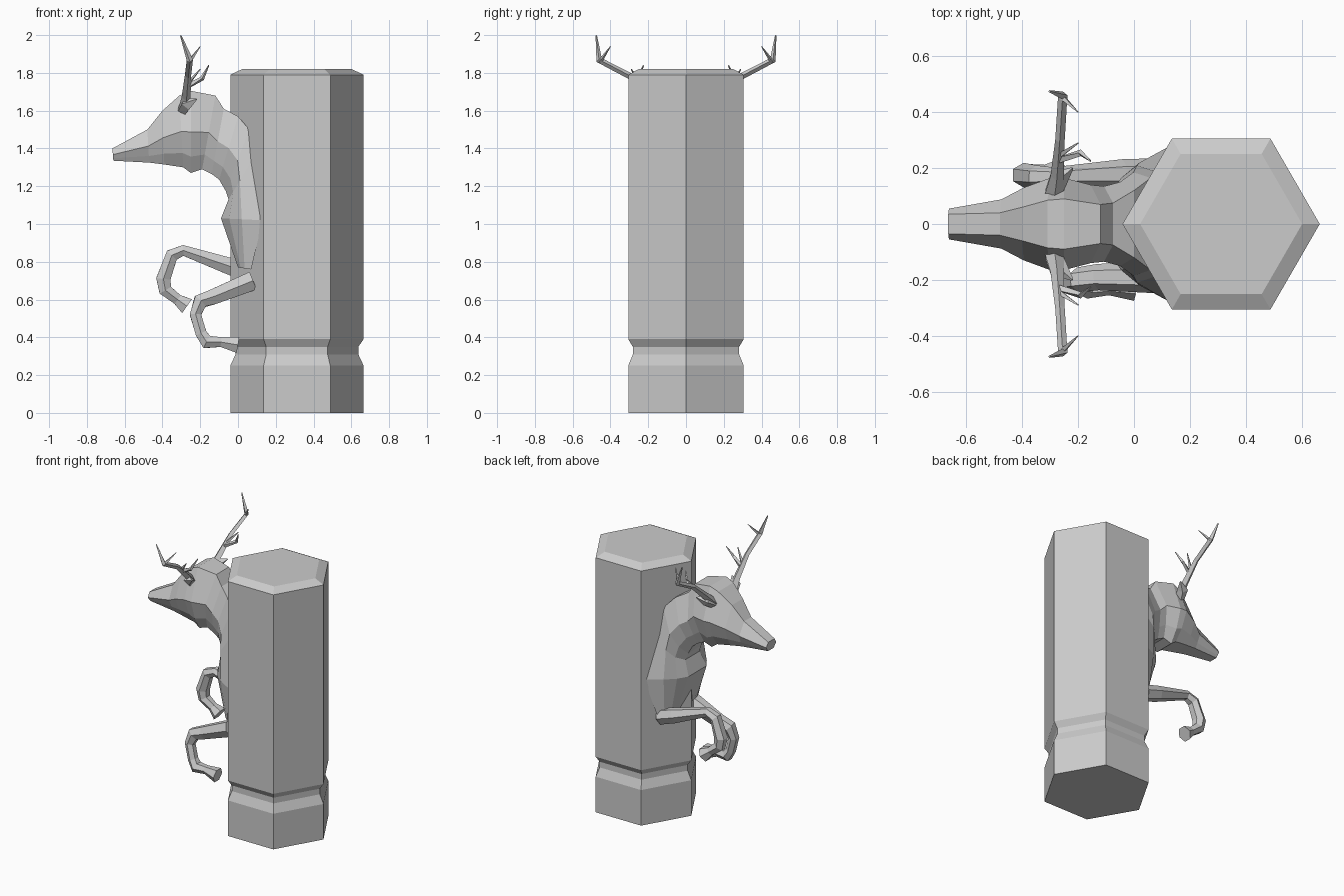
import bpy, bmesh, math
from mathutils import Vector


def loft(name, rings, bm=None):
    """Bridge equal-sized rings and cap both ends."""
    own = bm is None
    bm = bm or bmesh.new()
    vr = [[bm.verts.new(p) for p in r] for r in rings]
    n = len(vr[0])
    for a, b in zip(vr, vr[1:]):
        for i in range(n):
            j = (i + 1) % n
            bm.faces.new((a[i], a[j], b[j], b[i]))
    bm.faces.new(vr[0][::-1])
    bm.faces.new(vr[-1])
    if own:
        finish(name, bm)


def finish(name, bm):
    bmesh.ops.recalc_face_normals(bm, faces=bm.faces)
    me = bpy.data.meshes.new(name)
    bm.to_mesh(me)
    bm.free()
    ob = bpy.data.objects.new(name, me)
    bpy.context.collection.objects.link(ob)


def tube_rings(path, ref, n):
    """Rings of n points around a path of (x, y, z, radius)."""
    pts = [Vector(p[:3]) for p in path]
    rings = []
    for i, p in enumerate(pts):
        d = Vector((0, 0, 0))
        if i > 0:
            d += (p - pts[i - 1]).normalized()
        if i < len(pts) - 1:
            d += (pts[i + 1] - p).normalized()
        d.normalize()
        u = (ref - d * ref.dot(d)).normalized()
        v = d.cross(u)
        r = path[i][3]
        rings.append([p + r * (math.cos(a) * u + math.sin(a) * v)
                      for a in [math.tau * k / n for k in range(n)]])
    return rings


# Hexagonal pillar with a groove near the foot and a bevelled top
pillar = [(0.353, 0), (0.353, 0.25), (0.325, 0.31), (0.325, 0.35),
          (0.353, 0.39), (0.353, 1.79), (0.29, 1.82)]
loft("pillar", [[(0.312 + r * math.cos(k * math.pi / 3),
                  r * math.sin(k * math.pi / 3), z) for k in range(6)]
                for r, z in pillar])

# Head, neck and chest: top x,z / bottom x,z / half widths top, middle, bottom
sections = [
    (-.665, 1.40, -.660, 1.335, .035, .055, .030),
    (-.480, 1.50, -.470, 1.325, .040, .088, .050),
    (-.400, 1.60, -.390, 1.315, .060, .130, .060),
    (-.310, 1.68, -.290, 1.300, .085, .165, .070),
    (-.250, 1.705, -.250, 1.270, .090, .165, .070),
    (-.120, 1.68, -.190, 1.290, .070, .140, .070),
    (-.075, 1.61, -.140, 1.265, .075, .135, .070),
    (.000, 1.57, -.100, 1.235, .120, .150, .070),
    (.060, 1.50, -.065, 1.175, .165, .185, .070),
    (.070, 1.33, -.050, 1.130, .190, .210, .080),
    (.130, 1.02, -.090, 1.030, .280, .220, .100),
    (.070, 0.76, .000, 0.770, .220, .190, .090)]
body = []
for tx, tz, bx, bz, wt, w, wb in sections:
    half = [(0, wt), (.5, w), (.8, w * .75), (1, wb)]
    ring = half + [(t, -y) for t, y in reversed(half)]
    body.append([(tx + t * (bx - tx), y, tz + t * (bz - tz)) for t, y in ring])
loft("stag_head_and_chest", body)

# Bent forelegs: one raised, one lower
Y = Vector((0, 1, 0))
raised = [(.07, .18, .74, .055), (-.04, .18, .775, .052), (-.29, .17, .86, .033),
          (-.35, .17, .835, .040), (-.395, .175, .71, .044), (-.385, .175, .65, .040),
          (-.32, .18, .60, .032), (-.27, .18, .565, .052)]
lower = [(.08, -.19, .70, .058), (-.13, -.19, .615, .047), (-.20, -.20, .59, .045),
         (-.225, -.21, .52, .035), (-.195, -.22, .42, .034), (-.165, -.225, .375, .042),
         (-.09, -.225, .375, .030), (0, -.225, .36, .050)]
loft("raised_foreleg", tube_rings(raised, Y, 6))
loft("lower_foreleg", tube_rings(lower, Y, 6))

# Antlers: beam, top fork, brow tine and its spur, mirrored in y
beam = [(-.285, .10, 1.60, .035), (-.275, .17, 1.67, .024), (-.265, .30, 1.785, .017),
        (-.255, .46, 1.868, .017), (-.303, .475, 1.998, .004)]
fork = [(-.258, .455, 1.86, .012), (-.20, .40, 1.94, .002)]
tine = [(-.265, .23, 1.73, .015), (-.19, .255, 1.77, .012), (-.155, .225, 1.84, .003)]
spur = [(-.26, .25, 1.75, .011), (-.20, .29, 1.82, .003)]
for s, side in ((1, "left"), (-1, "right")):
    bm = bmesh.new()
    for part in (beam, fork, tine, spur):
        path = [(x, s * y, z, r) for x, y, z, r in part]
        loft("", tube_rings(path, Vector((1, 0, .1)), 4), bm)
    finish(side + "_antler", bm)
    # Small ear behind the antler base
    ear = [(-.29, s * .11, 1.60, .03), (-.27, s * .16, 1.635, .035), (-.22, s * .20, 1.66, .004)]
    loft(side + "_ear", tube_rings(ear, Vector((0, 0, 1)), 4))
